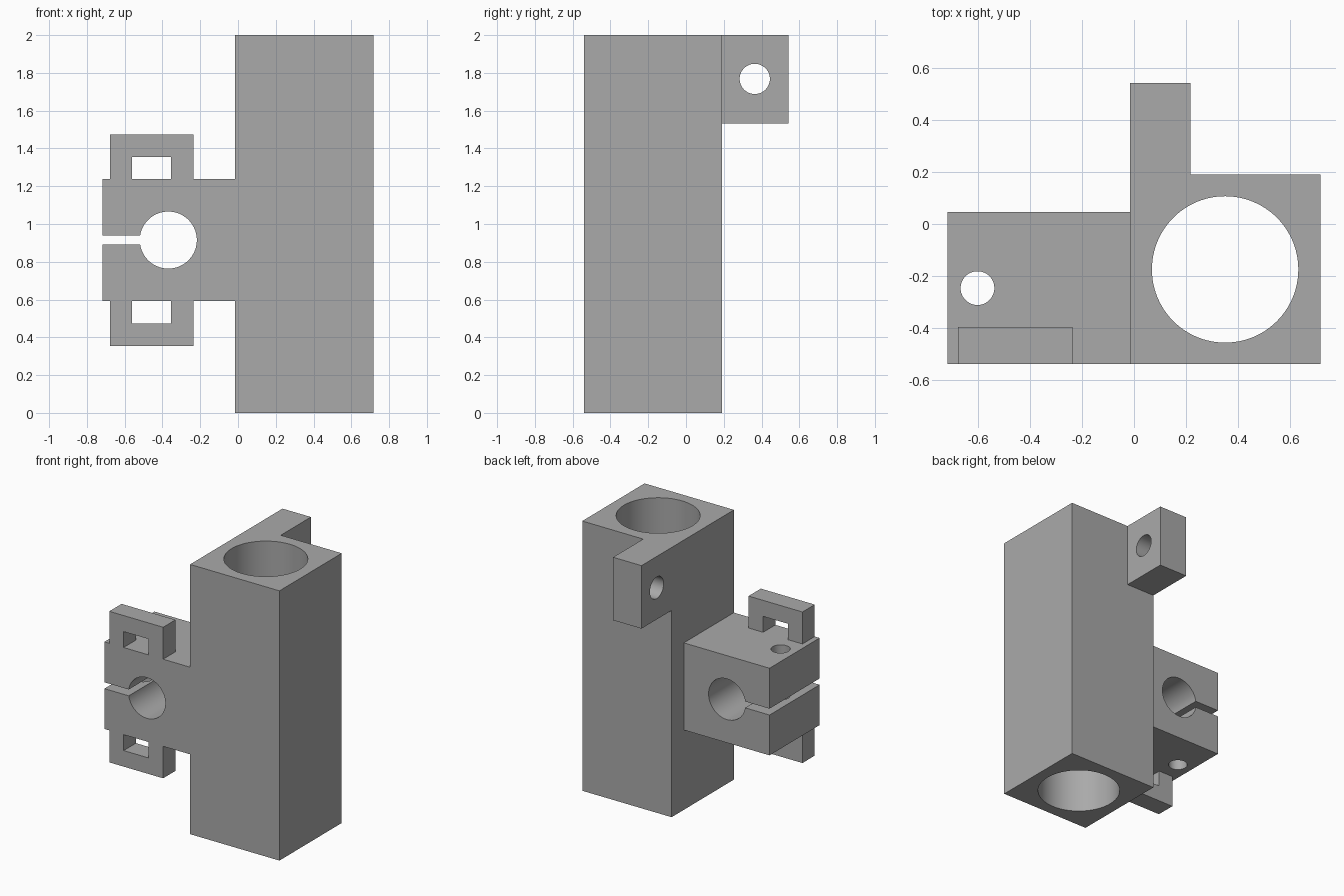
import bpy, bmesh, math
from mathutils import Matrix

cube = bpy.data.objects.get("Cube")
if cube:
    bpy.data.objects.remove(cube, do_unlink=True)

grey = bpy.data.materials.new("plain grey")
grey.use_nodes = True
colour = (0.40, 0.40, 0.40, 1)
grey.diffuse_color = colour
grey.node_tree.nodes["Principled BSDF"].inputs["Base Color"].default_value = colour


def add_object(name, bm):
    mesh = bpy.data.meshes.new(name)
    bm.to_mesh(mesh)
    bm.free()
    mesh.materials.append(grey)
    obj = bpy.data.objects.new(name, mesh)
    bpy.context.collection.objects.link(obj)
    return obj


def box(name, xs, ys, zs):
    bm = bmesh.new()
    bmesh.ops.create_cube(bm, size=1)
    spans = (xs, ys, zs)
    for v in bm.verts:
        v.co = [(a + b) / 2 + c * (b - a) for (a, b), c in zip(spans, v.co)]
    return add_object(name, bm)


def rod(name, centre, radius, length, axis):
    turn = {"x": Matrix.Rotation(math.pi / 2, 4, "Y"),
            "y": Matrix.Rotation(math.pi / 2, 4, "X"),
            "z": Matrix.Identity(4)}[axis]
    bm = bmesh.new()
    bmesh.ops.create_cone(bm, cap_ends=True, segments=96, radius1=radius,
                          radius2=radius, depth=length,
                          matrix=Matrix.Translation(centre) @ turn)
    return add_object(name, bm)


def combine(target, tool, operation):
    """Apply one exact boolean and discard the tool."""
    tool.hide_render = True
    mod = target.modifiers.new(operation, "BOOLEAN")
    mod.operation = operation
    mod.solver = "EXACT"
    mod.object = tool
    bpy.context.view_layer.objects.active = target
    bpy.ops.object.modifier_apply(modifier=mod.name)
    bpy.data.objects.remove(tool, do_unlink=True)


front, side, mid = -0.54, -0.015, 0.915

# Main column, with side clamp and rear lug fused to it
body = box("column_bracket", (side, 0.718), (front, 0.19), (0, 2))
combine(body, box("clamp", (-0.718, 0.1), (front, 0.047), (0.592, 1.238)), "UNION")
combine(body, box("lug", (side, 0.218), (0.1, 0.543), (1.533, 2)), "UNION")

# Slotted loops above and below the clamp
for s in (1, -1):
    def span(a, b):
        return sorted((mid + s * a, mid + s * b))
    loop = box("loop", (-0.678, -0.236), (front, -0.396), span(0.25, 0.56))
    combine(body, loop, "UNION")
    window = box("window", (-0.56, -0.355), (front - 0.1, -0.3), span(0.323, 0.441))
    combine(body, window, "DIFFERENCE")

# Column bore, clamp bore, clamp slit, bolt hole and lug hole
cutters = [
    rod("column_bore", (0.351, -0.175, 1), 0.282, 3, "z"),
    rod("clamp_bore", (-0.369, 0, mid), 0.151, 2, "y"),
    box("clamp_slit", (-0.9, -0.4), (-0.8, 0.4), (0.891, 0.938)),
    rod("bolt_hole", (-0.603, -0.247, mid), 0.065, 2, "z"),
    rod("lug_hole", (0.1, 0.364, 1.768), 0.08, 1, "x"),
]
for cutter in cutters:
    combine(body, cutter, "DIFFERENCE")

# Merge coplanar faces and shade the bores smooth
bm = bmesh.new()
bm.from_mesh(body.data)
bmesh.ops.remove_doubles(bm, verts=bm.verts, dist=0.0001)
bmesh.ops.dissolve_limit(bm, angle_limit=math.radians(0.5),
                         verts=bm.verts, edges=bm.edges)
bm.to_mesh(body.data)
bm.free()
bpy.ops.object.select_all(action="DESELECT")
body.select_set(True)
bpy.context.view_layer.objects.active = body
bpy.ops.object.shade_smooth_by_angle(angle=math.radians(30))
